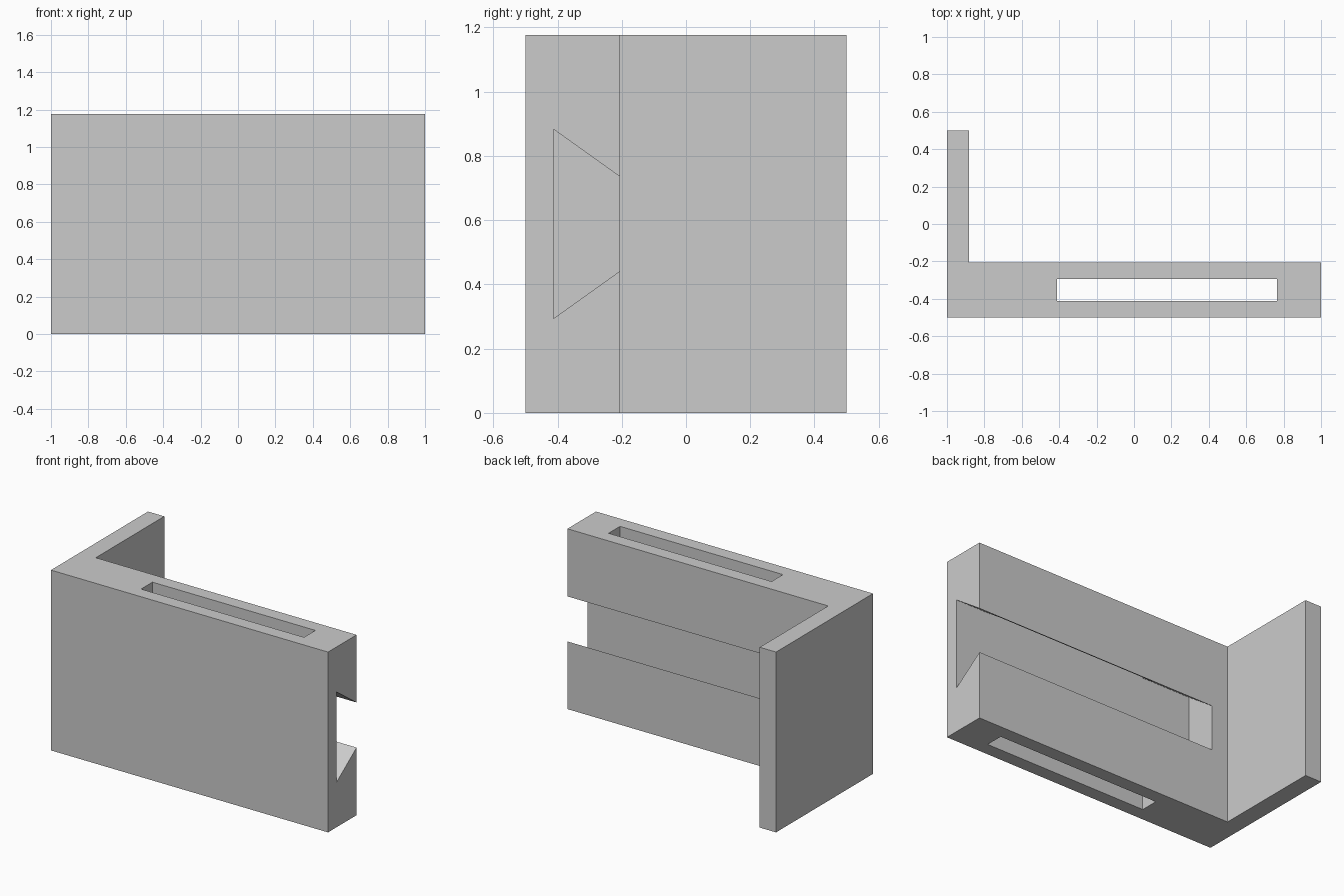
import bpy
import bmesh

cube = bpy.data.objects.get("Cube")
if cube:
    bpy.data.objects.remove(cube, do_unlink=True)

U = 2 / 17  # design unit: the bracket is 17 x 8.5 x 10 units

grey = bpy.data.materials.new("plain grey")
grey.use_nodes = True
colour = (0.6, 0.6, 0.6, 1)
grey.diffuse_color = colour
grey.node_tree.nodes["Principled BSDF"].inputs["Base Color"].default_value = colour


def prism(name, profile, axis, start, end):
    """Extrude a profile along x (profile in y, z) or z (profile in x, y)."""
    bm = bmesh.new()

    def place(a, b, t):
        x, y, z = (t, a, b) if axis == "x" else (a, b, t)
        return bm.verts.new(((x - 8.5) * U, (y - 4.25) * U, z * U))

    low = [place(a, b, start) for a, b in profile]
    high = [place(a, b, end) for a, b in profile]
    bm.faces.new(low)
    bm.faces.new(high)
    for i in range(len(low)):
        j = (i + 1) % len(low)
        bm.faces.new((low[i], low[j], high[j], high[i]))
    bmesh.ops.recalc_face_normals(bm, faces=bm.faces)
    mesh = bpy.data.meshes.new(name)
    bm.to_mesh(mesh)
    bm.free()
    mesh.materials.append(grey)
    obj = bpy.data.objects.new(name, mesh)
    bpy.context.collection.objects.link(obj)
    return obj


def cut(target, cutter):
    cutter.hide_render = True
    mod = target.modifiers.new(cutter.name, "BOOLEAN")
    mod.operation = "DIFFERENCE"
    mod.solver = "EXACT"
    mod.object = cutter
    bpy.context.view_layer.objects.active = target
    bpy.ops.object.modifier_apply(modifier=mod.name)
    bpy.data.objects.remove(cutter, do_unlink=True)


# L-shaped body: thick front block with a thin side wall
bracket = prism("bracket", [(0, 0), (17, 0), (17, 2.5), (1, 2.5), (1, 8.5), (0, 8.5)],
                "z", 0, 10)

# Dovetail groove in the back, open at the left end
run = 1.25 / 1.75
out = 3
narrow = (out - 0.75) * run
groove = prism("dovetail_groove", [(0.75, 2.5), (out, 2.5 + narrow),
                                   (out, 7.5 - narrow), (0.75, 7.5)], "x", 2, 18)
cut(bracket, groove)

# Vertical slot passing through the block from top to bottom
slot = prism("vertical_slot", [(5, 0.75), (15, 0.75), (15, 1.75), (5, 1.75)],
             "z", -1, 11)
cut(bracket, slot)
